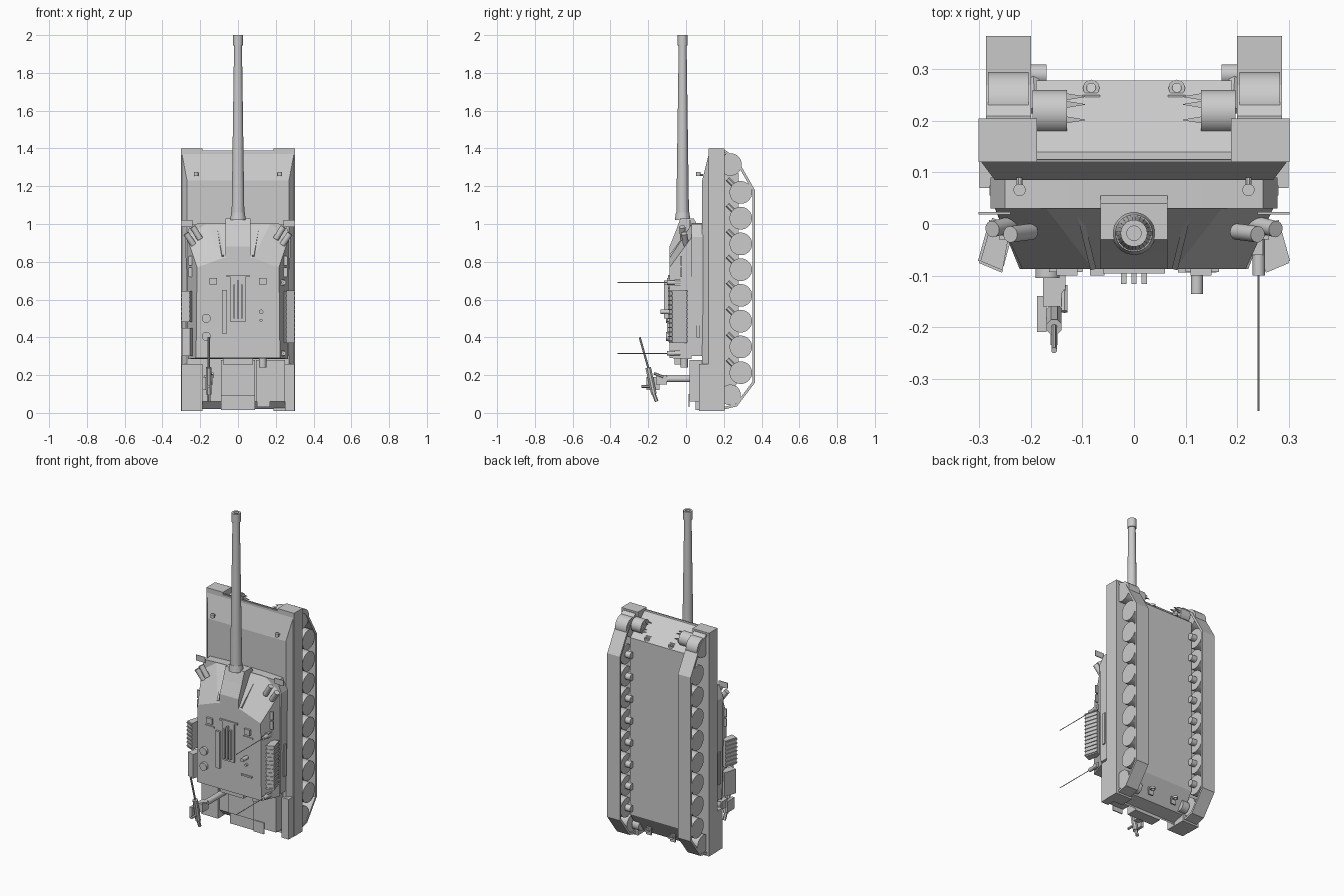
import bpy, bmesh, math
from mathutils import Vector

if "Cube" in bpy.data.objects:
    bpy.data.objects.remove(bpy.data.objects["Cube"], do_unlink=True)

grey = bpy.data.materials.new("plain_grey")
grey.use_nodes = True
grey.diffuse_color = (0.6, 0.6, 0.6, 1)
grey.node_tree.nodes["Principled BSDF"].inputs["Base Color"].default_value = (0.6, 0.6, 0.6, 1)


def finish(name, bm, mirror=False, smooth=False):
    bmesh.ops.recalc_face_normals(bm, faces=bm.faces)
    me = bpy.data.meshes.new(name)
    bm.to_mesh(me)
    bm.free()
    me.materials.append(grey)
    ob = bpy.data.objects.new(name, me)
    bpy.context.collection.objects.link(ob)
    if mirror:
        ob.modifiers.new("mirror", 'MIRROR')
    if smooth:
        bpy.ops.object.select_all(action='DESELECT')
        ob.select_set(True)
        bpy.context.view_layer.objects.active = ob
        bpy.ops.object.shade_smooth_by_angle(angle=math.radians(35))
    return ob


def loft(name, ring_a, ring_b, mirror=False, caps=True, smooth=False):
    """Solid between two rings with equal point counts."""
    bm = bmesh.new()
    a = [bm.verts.new(p) for p in ring_a]
    b = [bm.verts.new(p) for p in ring_b]
    n = len(a)
    for i in range(n):
        j = (i + 1) % n
        bm.faces.new((a[i], a[j], b[j], b[i]))
    if caps:
        bm.faces.new(a)
        bm.faces.new(b)
    return finish(name, bm, mirror, smooth)


def box(name, x0, x1, y0, y1, z0, z1, mirror=False):
    ring = [(x0, y0), (x1, y0), (x1, y1), (x0, y1)]
    return loft(name, [(x, y, z0) for x, y in ring], [(x, y, z1) for x, y in ring], mirror)


def prism(name, yz, x0, x1, mirror=False, caps=True):
    return loft(name, [(x0, y, z) for y, z in yz], [(x1, y, z) for y, z in yz], mirror, caps)


def slab(name, xz_a, y_a, xz_b, y_b):
    """Symmetric solid from half outlines at two heights."""
    full = lambda h: h + [(-x, z) for x, z in reversed(h)]
    return loft(name, [(x, y_a, z) for x, z in full(xz_a)], [(x, y_b, z) for x, z in full(xz_b)])


def rod(name, p0, p1, r0, r1=None, seg=16, mirror=False):
    p0, p1 = Vector(p0), Vector(p1)
    r1 = r0 if r1 is None else r1
    q = (p1 - p0).to_track_quat('Z', 'Y')
    circ = [Vector((math.cos(t), math.sin(t), 0))
            for t in (2 * math.pi * (i + 0.5) / seg for i in range(seg))]
    return loft(name, [p0 + q @ (c * r0) for c in circ], [p1 + q @ (c * r1) for c in circ],
                mirror, smooth=seg > 8)


# Hull
prism("lower_hull", [(.12, 1.385), (.14, 1.385), (.278, 1.27), (.278, .17), (.2, .05), (.12, .03)], -.19, .19)
slab("upper_hull", [(.3, .02), (.3, 1.39)], .125, [(.27, .06), (.27, 1.23)], .085)
box("fender", .188, .302, .12, .205, .01, 1.4, True)

# Tracks and running gear
track = prism("track", [(.17, 1.385), (.21, 1.39), (.27, 1.345), (.365, 1.18), (.365, .16),
                        (.27, .035), (.21, .02), (.17, .03)], .2, .287, True, False)
thick = track.modifiers.new("thickness", 'SOLIDIFY')
thick.thickness = .014
for i in range(8):
    z = .213 + i * .1363
    rod("road_wheel", (.205, .29, z), (.283, .29, z), .06, seg=24, mirror=True)
    rod("wheel_hub", (.17, .29, z), (.205, .29, z), .02, mirror=True)
    rod("swing_arm", (.19, .22, z + .07), (.196, .29, z), .012, seg=6, mirror=True)
rod("idler_wheel", (.205, .235, 1.315), (.283, .235, 1.315), .06, seg=24, mirror=True)
rod("drive_sprocket", (.205, .235, .095), (.283, .235, .095), .055, seg=24, mirror=True)
rod("idler_drum", (.13, .217, 1.33), (.197, .217, 1.33), .043, seg=24, mirror=True)
rod("drive_drum", (.15, .217, .09), (.197, .217, .09), .035, seg=24, mirror=True)
for i in range(6):
    t = i * math.pi / 3
    p = (.13, .217 + .03 * math.cos(t), 1.33 + .03 * math.sin(t))
    rod("drum_spike", p, (.095, p[1], p[2]), .009, .001, 4, True)

# Towing shackles
for z in (1.29, .1):
    bm = bmesh.new()
    for i in range(12):
        t, u = 2 * math.pi * i / 12, 2 * math.pi * (i + 1) / 12
        quad = [(.083 + r * math.cos(v), .264 + r * math.sin(v), z)
                for r, v in ((.016, t), (.016, u), (.009, u), (.009, t))]
        bm.faces.new([bm.verts.new(p) for p in quad])
    bmesh.ops.remove_doubles(bm, verts=bm.verts, dist=.0001)
    ring = finish("shackle", bm, True)
    ring.modifiers.new("thickness", 'SOLIDIFY').thickness = .012
    box("shackle_pin", .066, .1, .24, .25, z - .04, z + .006, True)

# Front lamps
rod("lamp", (.222, .066, 1.255), (.222, .066, 1.275), .012, mirror=True)
rod("lamp_post", (.222, .09, 1.26), (.222, .066, 1.26), .006, seg=8, mirror=True)

# Rear deck boxes
box("engine_cover", -.09, .09, .03, .1, .09, .28)
box("rear_locker", .095, .25, .018, .1, .06, .28)
box("tail_plate", -.09, .09, .05, .12, .015, .09)
box("fender_box", -.3, -.187, .07, .13, .01, .26)
box("fender_box_right", .25, .3, .07, .13, .01, .26)
box("hanging_plate", .1, .17, .012, .018, .03, .1)
box("side_bin", .285, .3, .085, .125, .08, .2, True)

# Turret
slab("turret_base", [(.27, .3), (.278, .93), (.25, 1.0), (.13, 1.005)], .09,
     [(.27, .3), (.278, .93), (.25, 1.0), (.13, 1.005)], .03)
slab("turret_body", [(.265, .285), (.27, .93), (.17, 1.0), (.09, 1.0)], .03,
     [(.222, .29), (.217, .77), (.08, .82), (.06, .82)], -.087)
prism("mantlet", [(-.087, .8), (-.087, .88), (-.055, .96), (-.03, 1.03), (.04, 1.03), (.07, .98), (.07, .8)], -.065, .065)
rod("cheek_rail", (.08, -.084, .83), (.11, .04, 1.0), .008, seg=4, mirror=True)
rod("smoke_tube", (.2, -.015, .92), (.24, -.02, .985), .016, mirror=True)
rod("smoke_tube", (.235, -.0, .89), (.275, -.01, .95), .016, mirror=True)
box("mirror_plate", .24, .302, .018, .023, .985, 1.02, True)
box("side_rail", .272, .28, .055, .075, .4, .6, True)
for z in (.72, .78):
    box("side_handle", .24, .262, -.03, -.022, z, z + .05, True)

# Gun
axis = lambda z: (0, -.018, z)
for name, z0, z1, r0, r1 in (("gun_collar", 1.02, 1.06, .042, .036), ("gun_barrel", 1.05, 1.95, .034, .021),
                             ("muzzle", 1.945, 1.985, .026, .026)):
    rod(name, axis(z0), axis(z1), r0, r1, 24)
bore = loft("muzzle_ring", [(.026 * math.cos(i * math.pi / 12), -.018 + .026 * math.sin(i * math.pi / 12), 1.985) for i in range(24)],
            [(.026 * math.cos(i * math.pi / 12), -.018 + .026 * math.sin(i * math.pi / 12), 2.0) for i in range(24)], caps=False)
bore.modifiers.new("thickness", 'SOLIDIFY').thickness = .012


# Side racks, tilted with the turret walls
def rack(name, side, z0, z1):
    quad = [(.248, .01), (.28, .0), (.299, -.06), (.297, -.068), (.255, -.09), (.225, -.082)]
    quad = [(.253, -.083), (.297, -.067), (.275, .012), (.232, -.005)] if name == "stowage_box" else \
        [(.255, -.09), (.298, -.072), (.276, .005), (.24, -.005)]
    loft(name, [(side * x, y, z0) for x, y in quad], [(side * x, y, z1) for x, y in quad])


def ribs(side, z0, z1, step):
    z = z0
    while z < z1:
        rod("rack_rib", (side * .3, -.072, z), (side * .278, .007, z), .004, seg=4)
        rod("rack_rib_top", (side * .255, -.092, z), (side * .3, -.073, z), .004, seg=4)
        z += step


rack("basket_left", 1, .37, .645)
ribs(1, .38, .645, .024)
rack("basket_right", -1, .48, .645)
ribs(-1, .49, .645, .024)
rack("stowage_box", -1, .3, .45)

# Antennas
for z in (.69, .315):
    rod("antenna_base", (.242, -.03, z), (.242, -.1, z), .012)
    rod("antenna", (.242, -.1, z), (.242, -.363, z), .0022, seg=6)
    box("antenna_bracket", .21, .25, -.06, -.02, z - .015, z + .015)

# Roof fittings
box("roof_sight", -.04, .04, -.095, -.085, .48, .72)
for x in (-.02, 0, .02):
    box("sight_rail", x - .005, x + .005, -.116, -.09, .5, .7 - abs(x))
box("sight_top", -.06, .06, -.096, -.085, .72, .73)
box("roof_bar", -.085, -.057, -.1, -.085, .42, .65)
box("roof_strip", .085, .16, -.094, -.085, .415, .425)
for x, z, r, top in ((-.168, .5, .024, -.105), (-.168, .405, .024, -.105), (.122, .535, .012, -.136), (.122, .49, .008, -.1)):
    rod("roof_knob", (x, -.08, z), (x, top, z), r)
box("periscope", .11, .15, -.1, -.085, .68, .715, True)
box("periscope_step", .1, .165, -.093, -.085, .655, .665, True)
box("rear_hinge", -.08, .08, -.06, -.02, .255, .29)
rod("rear_vent", (.13, -.01, .24), (.13, -.01, .29), .02)

# Roof machine gun on its post
X = -.155
rod("gun_post", (X, .09, .18), (X, -.11, .18), .018)
box("gun_cradle", X - .022, X + .022, -.16, -.1, .15, .2)
rod("machine_gun", (X, -.17, .1), (X, -.2, .24), .016, seg=8)
rod("machine_gun_barrel", (X, -.2, .24), (X, -.245, .4), .006, seg=8)
rod("gun_grip", (X, -.17, .1), (X, -.155, .06), .01, seg=6)
box("ammo_box", X - .033, X - .015, -.21, -.14, .12, .19)
rod("gun_arm", (X + .02, -.12, .19), (X + .02, -.17, .21), .007, seg=6)
rod("gun_shoulder", (X, -.17, .14), (X, -.235, .14), .008, seg=6)
